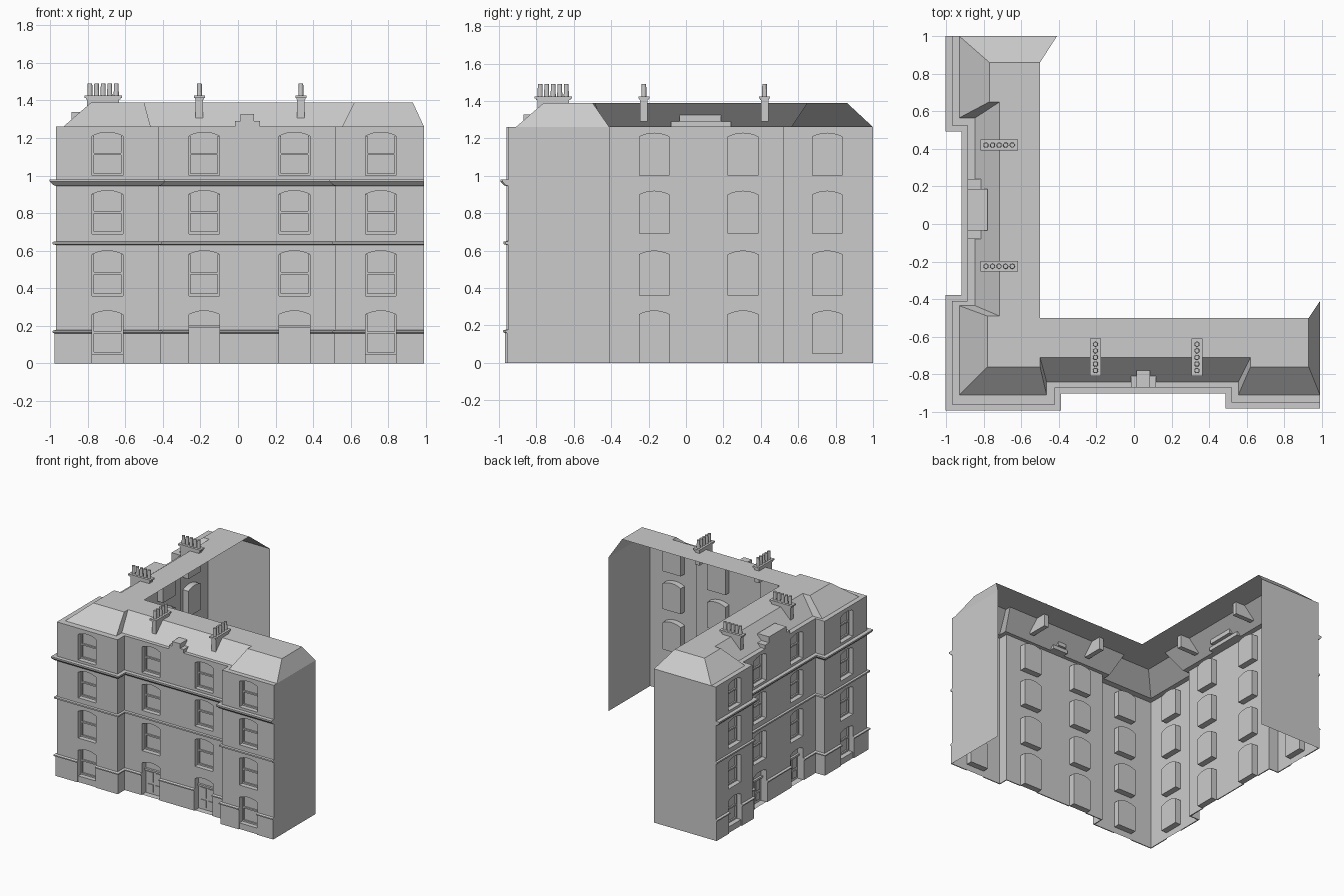
import bpy, bmesh, math
from mathutils import Vector

if "Cube" in bpy.data.objects:
    bpy.data.objects.remove(bpy.data.objects["Cube"])

# outer wall line, walked from the right end round the corner to the back end
WALL = [Vector(p) for p in [
    (.99, -.41), (.99, -.95), (.52, -.95), (.52, -.87), (-.42, -.87), (-.42, -.96), (-.97, -.96),
    (-.97, -.41), (-.885, -.41), (-.885, .525), (-.97, .525), (-.97, 1), (-.41, 1)]]
BASE = [(.99, -.41), (.99, -.91), (.555, -.91), (.555, -.84), (-.465, -.84), (-.465, -.91), (-.93, -.91),
        (-.93, -.435), (-.845, -.435), (-.845, .565), (-.93, .565), (-.93, 1), (-.41, 1)]
TOP = [(.93, -.5), (.93, -.76), (.62, -.76), (.62, -.71), (-.5, -.71), (-.5, -.76), (-.78, -.76),
       (-.78, -.49), (-.715, -.49), (-.715, .65), (-.77, .65), (-.77, .86), (-.5, .86)]
# wall segment -> (distance along it, is a door column)
COLS = {1: [(.23, 0)], 3: [(.22, 1), (.70, 1)], 5: [(.275, 0)], 6: [(.265, 0)],
        8: [(.24, 1), (.715, 1)], 10: [(.23, 0)]}
ROWS = [(.05, .28), (.36, .6), (.69, .92), (1.0, 1.23)]
EAVES, RIDGE, HW, RISE, DEPTH = 1.26, 1.39, .082, .02, .05


def finish(bm, name):
    me = bpy.data.meshes.new(name)
    bm.to_mesh(me)
    bm.free()
    ob = bpy.data.objects.new(name, me)
    bpy.context.collection.objects.link(ob)
    return ob


def face(bm, pts):
    return bm.faces.new([bm.verts.new(p) for p in pts])


def box(bm, lo, hi, frame=lambda x, y, z: (x, y, z)):
    c = [bm.verts.new(frame((lo, hi)[i & 1][0], (lo, hi)[i >> 1 & 1][1], (lo, hi)[i >> 2][2]))
         for i in range(8)]
    fs = [bm.faces.new([c[i] for i in f]) for f in
          ((0, 2, 3, 1), (4, 5, 7, 6), (0, 1, 5, 4), (2, 6, 7, 3), (0, 4, 6, 2), (1, 3, 7, 5))]
    bmesh.ops.recalc_face_normals(bm, faces=fs)


def arch(c, z1):
    return [(c + HW * t / 4, z1 - RISE * (t / 4) ** 2) for t in range(-4, 5)]


# walls with recessed arched openings, plus sashes and doors
walls, sashes, doors = bmesh.new(), bmesh.new(), bmesh.new()
for i in range(len(WALL) - 1):
    p, q = WALL[i], WALL[i + 1]
    d = (q - p).normalized()
    n = Vector((-d.y, d.x))
    length = (q - p).length

    def P(u, out, z, p=p, d=d, n=n):
        v = p + d * u + n * out
        return (v.x, v.y, z)

    def wall(pts):
        face(walls, [P(u, 0, z) for u, z in reversed(pts)])

    cols = COLS.get(i, [])
    if not cols:
        wall([(0, 0), (length, 0), (length, EAVES), (0, EAVES)])
    cuts = [0] + [(cols[k][0] + cols[k + 1][0]) / 2 for k in range(len(cols) - 1)] + [length]
    for k, (c, is_door) in enumerate(cols):
        l, r = c - HW, c + HW
        for a, b in ((cuts[k], l), (r, cuts[k + 1])):
            wall([(a, 0), (b, 0), (b, EAVES), (a, EAVES)])
        below = [(l, 0), (r, 0)]
        for row, (z0, z1) in enumerate(ROWS):
            door = is_door and row == 0
            if door:
                z0 = 0
            else:
                wall(below + [(r, z0), (l, z0)])
            below = arch(c, z1)
            ring = [(l, z0), (r, z0)] + below[::-1]
            for (u0, a0), (u1, a1) in zip(ring, ring[1:] + ring[:1]):
                face(walls, [P(u0, 0, a0), P(u1, 0, a1), P(u1, -DEPTH, a1), P(u0, -DEPTH, a0)])
            face(walls, [P(u, -DEPTH, z) for u, z in reversed(ring)])
            f, b = -DEPTH + .012, -DEPTH
            if door:
                # door leaf panels and transom under the fanlight
                box(doors, (l, b, .19), (r, f + .006, .205), P)
                for s in (-1, 1):
                    uc = c + s * .035
                    for za, zb in ((.02, .08), (.1, .18)):
                        box(doors, (uc - .025, b, za), (uc + .025, b + .006, zb), P)
            else:
                zm = (z0 + z1) / 2
                box(sashes, (l, b, zm - .006), (r, f, zm + .006), P)
                box(sashes, (l, b, z0), (r, f, z0 + .012), P)
                for a in (l, r - .01):
                    box(sashes, (a, b, z0 + .012), (a + .01, f, z1 - RISE), P)
        wall(below + [(r, EAVES), (l, EAVES)])
finish(walls, "walls")
finish(sashes, "window_sashes")
finish(doors, "door_panels")

# mansard roof, wall-head ledge and flat top
roof = bmesh.new()
N = len(WALL)
lines = [[roof.verts.new((*p, z)) for p in pts] for pts, z in
         ((WALL, EAVES), (BASE, EAVES), (TOP, RIDGE))]
for a, b in zip(lines, lines[1:]):
    for i in range(N - 1):
        if (a[i].co - b[i].co).length + (a[i + 1].co - b[i + 1].co).length > .01:
            vs = [a[i + 1], a[i], b[i], b[i + 1]]
            pts = []
            for v in vs:
                if all((v.co - w.co).length > 1e-5 for w in pts):
                    pts.append(v)
            if len(pts) > 2:
                roof.faces.new(pts[::-1])
inner = roof.verts.new((-.5, -.5, RIDGE))
roof.faces.new((lines[2] + [inner])[::-1])
roof.normal_update()
for f in roof.faces:
    if f.normal.z < 0:
        f.normal_flip()
finish(roof, "mansard_roof")


# mouldings swept along the street fronts with mitred corners
def sweep(bm, path, prof):
    rings = []
    for i, p in enumerate(path):
        ns = []
        for a, b in ((i - 1, i), (i, i + 1)):
            if a >= 0 and b < len(path):
                d = (path[b] - path[a]).normalized()
                ns.append(Vector((-d.y, d.x)))
        m = ns[0] if len(ns) == 1 else (ns[0] + ns[1]) / (1 + ns[0].dot(ns[1]))
        rings.append([bm.verts.new((*(p + m * o), z)) for o, z in prof])
    for a, b in zip(rings, rings[1:]):
        for j in range(len(prof) - 1):
            bm.faces.new([a[j], a[j + 1], b[j + 1], b[j]])
    bm.faces.new(rings[0])
    bm.faces.new(rings[-1][::-1])
    bmesh.ops.recalc_face_normals(bm, faces=bm.faces)


FRONTS = WALL[1:-1]
for name, prof in (
        ("main_cornice", [(0, .98), (.032, .98), (.032, .968), (.015, .95), (0, .945)]),
        ("string_course", [(0, .65), (.016, .647), (.016, .635), (0, .63)])):
    bm = bmesh.new()
    sweep(bm, FRONTS, prof)
    finish(bm, name)

# plinth and its capping, broken at the ground floor openings
runs, run = [], []
for i in range(1, N - 2):
    p, q = WALL[i], WALL[i + 1]
    d = (q - p).normalized()
    run.append(p)
    for c, _ in COLS.get(i, []):
        runs.append(run + [p + d * (c - HW)])
        run = [p + d * (c + HW)]
runs.append(run + [WALL[-2]])
bm = bmesh.new()
for r in runs:
    sweep(bm, r, [(0, .178), (.018, .173), (.018, .164), (.008, .16), (.008, 0), (0, 0)])
finish(bm, "plinth")

# stepped gablets over the middle of each front
bm = bmesh.new()
box(bm, (-.017, -.87, EAVES), (.117, -.8, 1.29))
box(bm, (.012, -.87, 1.29), (.085, -.78, 1.328))
box(bm, (-.885, -.08, EAVES), (-.81, .24, 1.29))
box(bm, (-.885, -.035, 1.29), (-.78, .187, 1.338))
finish(bm, "stepped_gablets")


# chimney stacks with caps and five pots each
def chimney(name, x, y, along_x):
    bm = bmesh.new()

    def F(u, v, z):
        return (x + u, y + v, z) if along_x else (x + v, y + u, z)
    for hu, hv, z0, z1 in ((.085, .02, 1.29, 1.405), (.092, .024, 1.405, 1.413), (.1, .029, 1.413, 1.425)):
        box(bm, (-hu, -hv, z0), (hu, hv, z1), F)
    for k in range(-2, 3):
        res = bmesh.ops.create_cone(bm, cap_ends=True, segments=12, radius1=.014, radius2=.012, depth=.065)
        bmesh.ops.translate(bm, verts=res["verts"], vec=F(k * .035, 0, 1.4575))
    finish(bm, name)


for k, x in enumerate((-.205, .335)):
    chimney(f"front_chimney_{k + 1}", x, -.71, False)
for k, y in enumerate((-.225, .42)):
    chimney(f"side_chimney_{k + 1}", -.718, y, True)
